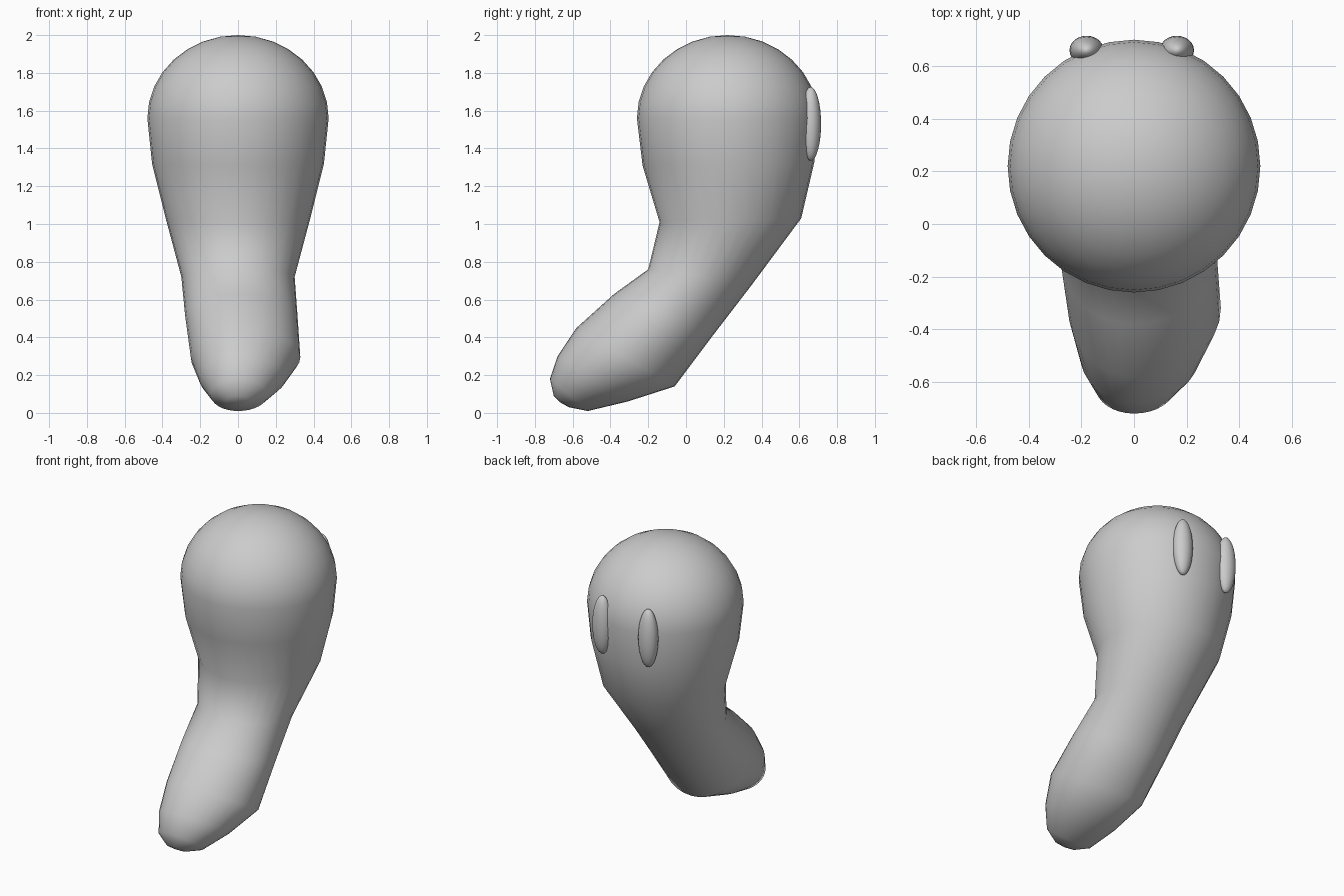
import bpy, bmesh
from math import sin, cos, pi

if "Cube" in bpy.data.objects:
    bpy.data.objects.remove(bpy.data.objects["Cube"])

SEG = 32

grey = bpy.data.materials.new("plain grey")
grey.diffuse_color = (0.6, 0.6, 0.6, 1)
grey.use_nodes = True
grey.node_tree.nodes["Principled BSDF"].inputs["Base Color"].default_value = grey.diffuse_color


def finish(bm, name):
    bmesh.ops.recalc_face_normals(bm, faces=bm.faces)
    for f in bm.faces:
        f.smooth = True
    mesh = bpy.data.meshes.new(name)
    bm.to_mesh(mesh)
    bm.free()
    mesh.materials.append(grey)
    ob = bpy.data.objects.new(name, mesh)
    bpy.context.collection.objects.link(ob)
    return ob


# Sections: front (y, z), back (y, z), left half width, right half width
sections = []
for i in range(1, 8):                       # domed top
    a = i * pi / 16
    r, z = 0.48 * sin(a), 1.56 + 0.44 * cos(a)
    sections.append((0.22 - r, z, 0.22 + r, z, r, r))
sections += [
    (-0.26, 1.56, 0.70, 1.56, 0.48, 0.48),  # widest part
    (-0.23, 1.31, 0.68, 1.33, 0.455, 0.455),
    (-0.14, 1.01, 0.61, 1.03, 0.38, 0.38),  # narrowing
    (-0.20, 0.76, 0.35, 0.68, 0.30, 0.30),  # bend
    (-0.38, 0.63, 0.135, 0.40, 0.28, 0.315),
    (-0.58, 0.45, -0.06, 0.14, 0.25, 0.33),  # heel, bulging to the right
    (-0.68, 0.30, -0.31, 0.06, 0.205, 0.25),
    (-0.72, 0.18, -0.52, 0.01, 0.145, 0.155),
    (-0.70, 0.09, -0.62, 0.03, 0.065, 0.065),
]

# Body: bent club lofted through the sections
bm = bmesh.new()
rings = []
for yf, zf, yb, zb, xl, xr in sections:
    ring = []
    for k in range(SEG):
        a = 2 * pi * k / SEG
        t = (1 - cos(a)) / 2
        s = sin(a)
        ring.append(bm.verts.new((s * (xr if s > 0 else xl),
                                  yf + (yb - yf) * t, zf + (zb - zf) * t)))
    rings.append(ring)
for a, b in zip(rings, rings[1:]):
    for k in range(SEG):
        n = (k + 1) % SEG
        bm.faces.new((a[k], a[n], b[n], b[k]))
for ring, tip in ((rings[0], (0, 0.22, 2.0)), (rings[-1], (0, -0.665, 0.055))):
    v = bm.verts.new(tip)
    for k in range(SEG):
        bm.faces.new((ring[k], ring[(k + 1) % SEG], v))
finish(bm, "body")

# Two tall oval bumps on the back
for name, x in (("left_back_bump", -0.18), ("right_back_bump", 0.163)):
    bm = bmesh.new()
    bmesh.ops.create_uvsphere(bm, u_segments=24, v_segments=16, radius=1)
    bmesh.ops.scale(bm, vec=(0.065, 0.055, 0.195), verts=bm.verts)
    bump = finish(bm, name)
    bump.location = (x, 0.66, 1.53)
